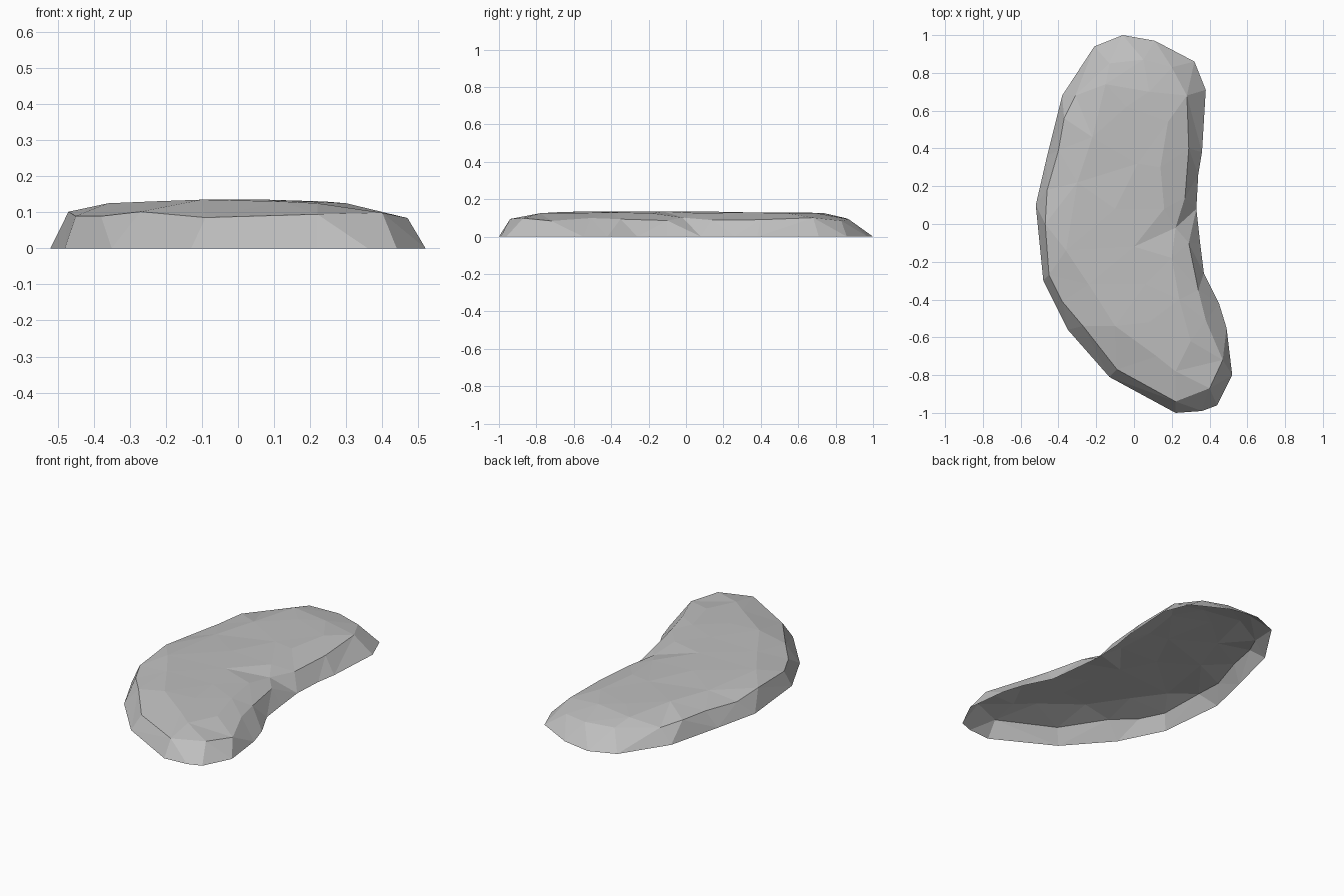
import bpy
import bmesh
from math import sin
from mathutils import Vector
from mathutils.geometry import delaunay_2d_cdt

# remove only the default cube
default_cube = bpy.data.objects.get("Cube")
if default_cube:
    bpy.data.objects.remove(default_cube, do_unlink=True)


def make_material(name, colour):
    """One flat colour, for both the viewport and a render."""
    material = bpy.data.materials.new(name)
    material.use_nodes = True
    material.diffuse_color = colour
    shader = material.node_tree.nodes["Principled BSDF"]
    shader.inputs["Base Color"].default_value = colour
    shader.inputs["Roughness"].default_value = 0.9
    return material


# ground outline of the slab, counter-clockwise, in hundredths of a unit
ground_ring = [
    (-6, 100), (-21, 94), (-38, 68), (-46, 36), (-52, 10), (-48, -30),
    (-35, -56), (-13, -81), (22, -100), (36, -99), (44, -96), (52, -80),
    (49, -55), (45, -42), (37, -26), (35, -10), (33, 8), (34, 26),
    (36, 38), (38, 71), (32, 86), (11, 97),
]

# upper rim where the steep side breaks into the flat top
shoulder_ring = [
    (5, 87), (-13, 85), (-31, 68), (-37, 56), (-40, 39), (-46, 18),
    (-47, 0), (-45, -27), (-38, -41), (-27, -54), (-9, -77), (22, -94),
    (40, -87), (47, -72), (38, -51), (34, -35), (29, -10), (22, -2),
    (27, 14), (29, 40), (28, 68), (20, 83),
]

# gently raised points scattered over the top, with their height
crown = {
    0.125: [(-15, 74), (8, 70), (18, 54), (30, -62), (22, -78), (-30, 22),
            (16, 8), (-36, -14), (20, -18)],
    0.130: [(-4, 62), (-22, 46), (2, 32), (14, 30), (-24, -32), (12, -70),
            (24, -40)],
    0.135: [(-10, 8), (0, -12), (-10, -54), (6, -32), (8, -52)],
}


def shoulder_height(index):
    """Uneven rim height, as on a broken edge."""
    return 0.093 + 0.009 * sin(index * 2.3)


def ring_edges(start, count):
    """Closed loop of edges through consecutive points."""
    return [(start + i, start + (i + 1) % count) for i in range(count)]


def collect_points():
    """All points of the shell, from the ground up."""
    points = [Vector((x, y, 0)) / 100 for x, y in ground_ring]
    for i, (x, y) in enumerate(shoulder_ring):
        points.append(Vector((x / 100, y / 100, shoulder_height(i))))
    for height, spots in crown.items():
        points += [Vector((x / 100, y / 100, height)) for x, y in spots]
    return points


def build_shell(name, material):
    """Triangulate the rings and crown into an open faceted shell."""
    points = collect_points()
    count = len(ground_ring)
    edges = ring_edges(0, count) + ring_edges(count, len(shoulder_ring))
    flat = [p.to_2d() for p in points]
    result = delaunay_2d_cdt(flat, edges, [list(range(count))], 1, 1e-5)
    flat_out, _, faces, sources = result[:4]

    bm = bmesh.new()
    verts = []
    for position, origin in zip(flat_out, sources):
        height = points[origin[0]].z if origin else 0
        verts.append(bm.verts.new((position.x, position.y, height)))
    for face in faces:
        bm.faces.new([verts[i] for i in face])
    bm.normal_update()
    for face in bm.faces:
        if face.normal.z < 0:
            face.normal_flip()

    mesh = bpy.data.meshes.new(name)
    bm.to_mesh(mesh)
    bm.free()
    mesh.materials.append(material)
    shell = bpy.data.objects.new(name, mesh)
    bpy.context.collection.objects.link(shell)
    return shell


# the flat stone: one faceted shell, open underneath
stone_grey = make_material("stone grey", (0.52, 0.52, 0.52, 1))
build_shell("flat_stone", stone_grey)
